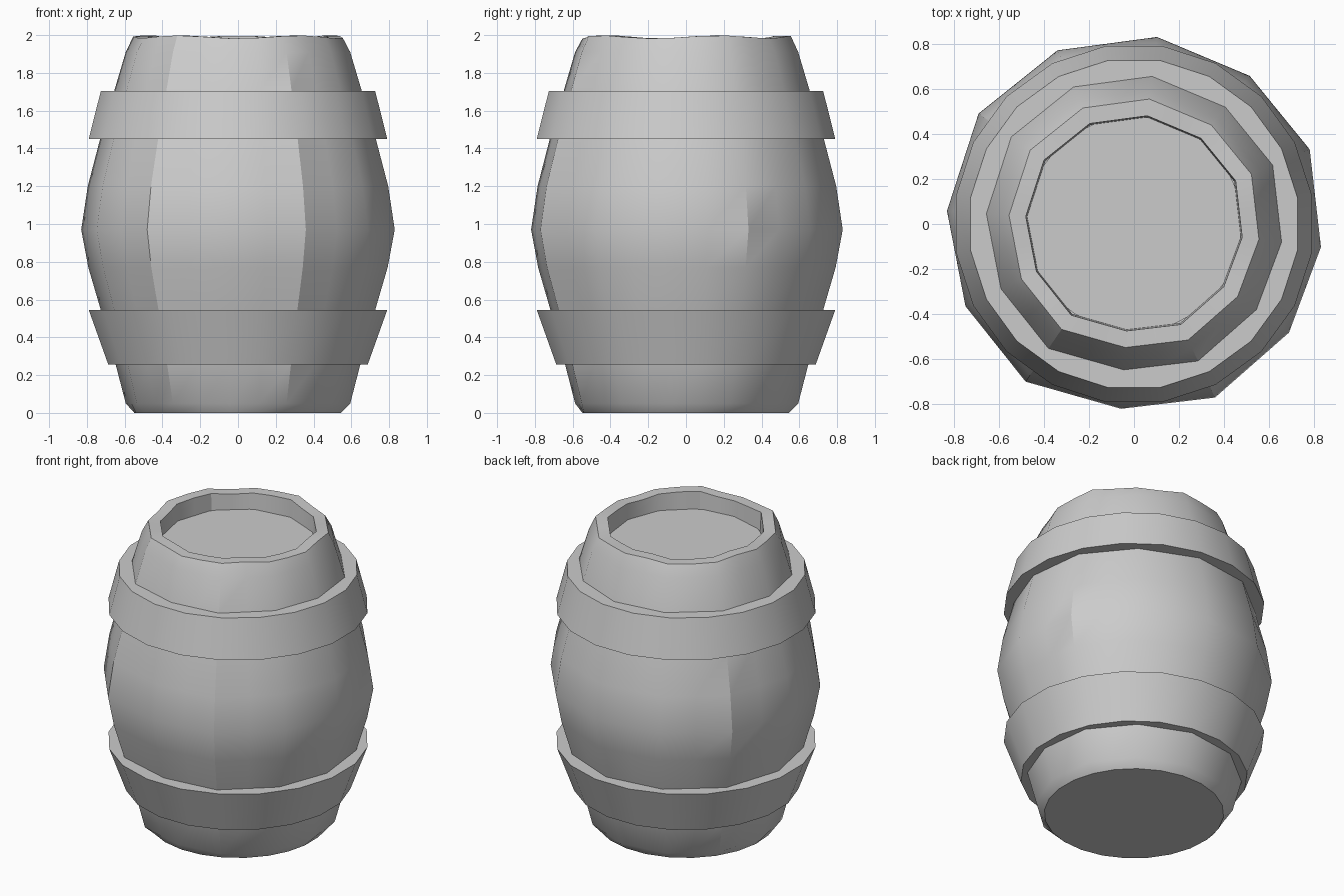
import bpy, bmesh, math
from math import sin, cos, radians, pi

if "Cube" in bpy.data.objects:
    bpy.data.objects.remove(bpy.data.objects["Cube"])

grey = bpy.data.materials.new("plain grey")
grey.diffuse_color = (0.6, 0.6, 0.6, 1)
grey.use_nodes = True
grey.node_tree.nodes["Principled BSDF"].inputs["Base Color"].default_value = grey.diffuse_color


def lathe(name, rings, closed=False, cap_first=False, cap_last=False, angle=32):
    """Bridge rings of (x, y, z) points into one mesh."""
    bm = bmesh.new()
    loops = [[bm.verts.new(p) for p in ring] for ring in rings]
    n = len(loops[0])
    pairs = list(zip(loops, loops[1:]))
    if closed:
        pairs.append((loops[-1], loops[0]))
    for a, b in pairs:
        for i in range(n):
            j = (i + 1) % n
            bm.faces.new((a[i], a[j], b[j], b[i]))
    if cap_first:
        bm.faces.new(loops[0][::-1])
    if cap_last:
        bm.faces.new(loops[-1])
    bmesh.ops.recalc_face_normals(bm, faces=bm.faces)
    mesh = bpy.data.meshes.new(name)
    bm.to_mesh(mesh)
    bm.free()
    mesh.materials.append(grey)
    ob = bpy.data.objects.new(name, mesh)
    bpy.context.collection.objects.link(ob)
    bpy.ops.object.select_all(action='DESELECT')
    ob.select_set(True)
    bpy.context.view_layer.objects.active = ob
    bpy.ops.object.shade_smooth_by_angle(angle=radians(angle))
    return ob


def circle(r, z, n, start=0.0):
    return [(r * cos(start + 2 * pi * i / n), r * sin(start + 2 * pi * i / n), z)
            for i in range(n)]


# Twelve slightly uneven staves: corner angle and radius at the belly
corners = [(-7, .836), (23, .847), (52, .834), (83, .836), (113.8, .842), (144.6, .846),
           (176, .832), (206, .832), (235.5, .849), (266, .822), (295, .85), (325, .84)]
pts = [(r * cos(radians(a)), r * sin(radians(a))) for a, r in corners]
section = []
for (x0, y0), (x1, y1) in zip(pts, pts[1:] + pts[:1]):
    section += [(x0, y0), ((x0 + x1) / 2, (y0 + y1) / 2)]


def stave_ring(r, z, wobble=0.0):
    s = r / .838
    return [(x * s, y * s, z + wobble * sin(5 * math.atan2(y, x))) for x, y in section]


# Barrel body: round base, bulged staves, rim with a sunken mouth
base = []
for x, y in section:
    d = math.hypot(x, y)
    base.append((x / d * .55, y / d * .55, 0))
profile = [(.05, .60), (.26, .655), (.55, .735), (.77, .80), (.97, .838),
           (1.2, .803), (1.45, .737), (1.71, .66), (1.91, .60)]
rings = [base] + [stave_ring(r, z) for z, r in profile]
rings += [stave_ring(.56, 1.99, .008), stave_ring(.485, 1.99, .008), stave_ring(.478, 1.86)]
lathe("barrel_body", rings, cap_first=True)

# Round lid set below the rim
lathe("barrel_lid", [circle(.478, 1.85, 32), circle(.478, 1.88, 32)],
      cap_first=True, cap_last=True)


# Two tapered hoops with flat upper and lower edges
def hoop(name, z0, r0, z1, r1, inner):
    prof = [(r0, z0), (r1, z1), (inner, z1), (inner, z0)]
    lathe(name, [circle(r, z, 20, radians(9)) for r, z in prof], closed=True)


hoop("lower_hoop", .255, .695, .545, .80, .58)
hoop("upper_hoop", 1.45, .80, 1.705, .735, .58)
